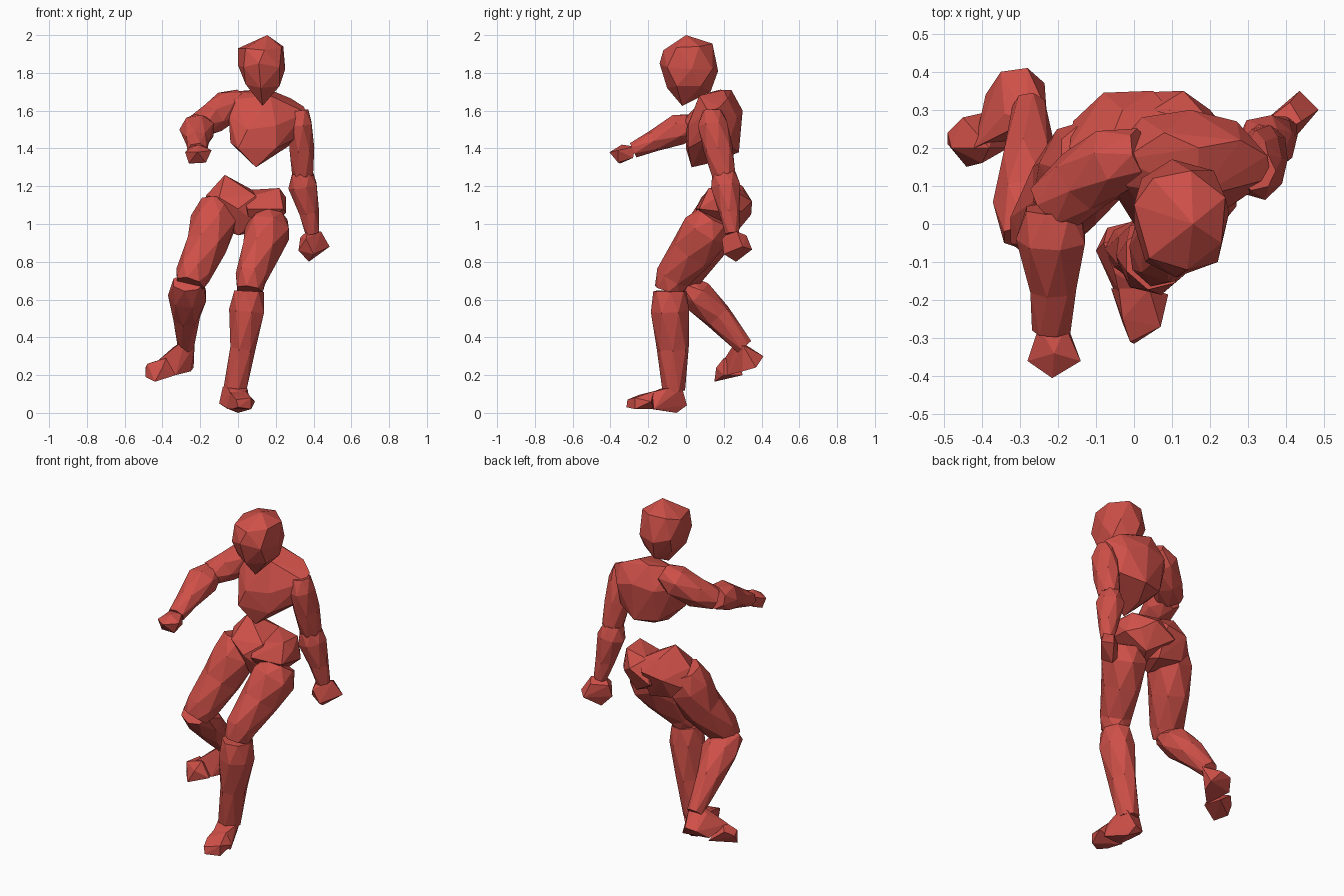
import bpy, bmesh, math
from mathutils import Vector

red = bpy.data.materials.new("red")
red.diffuse_color = (0.62, 0.08, 0.065, 1)


def finish(name, bm):
    bmesh.ops.recalc_face_normals(bm, faces=bm.faces)
    mesh = bpy.data.meshes.new(name)
    bm.to_mesh(mesh)
    bm.free()
    mesh.materials.append(red)
    bpy.context.collection.objects.link(bpy.data.objects.new(name, mesh))


def hull(name, pts):
    """Faceted convex lump around a few landmark points."""
    bm = bmesh.new()
    for p in pts:
        bm.verts.new(p)
    bmesh.ops.convex_hull(bm, input=bm.verts)
    bad = [v for v in bm.verts if not v.link_faces]
    bmesh.ops.delete(bm, geom=bad, context='VERTS')
    finish(name, bm)


def limb(name, rings, ref=(1, 0, 0), n=7):
    """Tapered faceted limb; each ring is x, y, z, half width along ref, half depth."""
    bm = bmesh.new()
    ref = Vector(ref)
    cs = [Vector(r[:3]) for r in rings]
    loops = []
    for i, r in enumerate(rings):
        t = (cs[min(i + 1, len(cs) - 1)] - cs[max(i - 1, 0)]).normalized()
        side = (ref - t * ref.dot(t)).normalized()
        deep = t.cross(side)
        loop = []
        for k in range(n):
            a = math.tau * (k + 0.5 * (i % 2)) / n
            loop.append(bm.verts.new(cs[i] + side * r[3] * math.cos(a) * 1.06
                                     + deep * r[4] * math.sin(a) * 1.06))
        loops.append(loop)
    for i, (a, b) in enumerate(zip(loops, loops[1:])):
        for k in range(n):
            j = (k + 1) % n
            if i % 2 == 0:
                bm.faces.new((a[k], a[j], b[k]))
                bm.faces.new((a[j], b[j], b[k]))
            else:
                bm.faces.new((a[k], a[j], b[j]))
                bm.faces.new((a[k], b[j], b[k]))
    bm.faces.new(loops[0])
    bm.faces.new(loops[-1])
    finish(name, bm)


# Head: wide skull narrowing to the chin
hull("head", [
    (.155, .0, 2.0), (0, .05, 1.93), (.04, -.09, 1.93), (.14, -.12, 1.92),
    (.23, -.05, 1.935), (.24, .07, 1.94), (.15, .14, 1.955), (.05, .12, 1.95),
    (0, 0, 1.84), (.03, -.1, 1.83), (.11, -.14, 1.85), (.22, -.1, 1.83),
    (.25, .03, 1.82), (.21, .14, 1.82), (.1, .17, 1.81), (.02, .12, 1.83),
    (.04, -.06, 1.74), (.12, -.1, 1.72), (.22, -.05, 1.73), (.22, .08, 1.73),
    (.12, .13, 1.70), (.04, .08, 1.74), (.13, -.02, 1.625)])

# Chest: broad at the shoulders, pointed at the bottom
hull("chest", [
    (-.03, .17, 1.70), (.08, .24, 1.71), (.17, .2, 1.71), (.17, .07, 1.68),
    (.28, .22, 1.665), (-.02, .1, 1.66), (-.05, .08, 1.58), (-.05, .2, 1.58),
    (.02, .28, 1.58), (.15, .3, 1.6), (.27, .27, 1.56), (.36, .12, 1.59),
    (.35, .18, 1.62), (.2, .01, 1.52), (.05, 0, 1.5), (-.04, .07, 1.43),
    (0, 0, 1.40), (.095, .03, 1.30), (.2, .01, 1.4), (.3, .1, 1.45),
    (.28, .22, 1.42), (.15, .28, 1.38), (.02, .24, 1.39), (.1, .16, 1.33)])

# Pelvis: two lumps meeting in a dip at the waist
hull("pelvis_right", [
    (-.07, .2, 1.26), (-.03, .3, 1.2), (-.17, .2, 1.15), (-.1, .08, 1.14),
    (0, .05, 1.08), (-.08, .345, 1.1), (.05, .35, 1.12), (.095, .1, 1.15),
    (.095, .3, 1.17), (0, .12, .94), (.05, .27, .95), (-.1, .28, .98),
    (.1, .1, 1.0), (-.16, .27, 1.05)])
hull("pelvis_left", [
    (.22, .12, 1.19), (.22, .25, 1.18), (.255, .16, 1.14), (.255, .23, 1.06),
    (.24, .07, 1.08), (.13, .35, 1.12), (.2, .3, 1.07), (.06, .14, .95),
    (.14, .27, .96), (.05, .05, 1.08), (0, .345, 1.05), (.03, .12, 1.14),
    (.05, .3, 1.18)])

# Arms: one reaching forward, one hanging
limb("right_upper_arm", [
    (.02, .19, 1.665, .05, .06), (-.05, .17, 1.625, .085, .085),
    (-.14, .11, 1.56, .08, .085), (-.215, .04, 1.515, .06, .075)], ref=(0, 0, 1))
limb("right_forearm", [
    (-.215, .04, 1.52, .07, .06), (-.215, -.04, 1.5, .09, .08),
    (-.215, -.17, 1.44, .06, .055), (-.215, -.28, 1.39, .05, .04)])
hull("right_hand", [
    (-.25, -.27, 1.41), (-.18, -.27, 1.41), (-.25, -.28, 1.35), (-.17, -.28, 1.35),
    (-.28, -.36, 1.38), (-.14, -.36, 1.39), (-.215, -.405, 1.38),
    (-.26, -.35, 1.32), (-.17, -.36, 1.325), (-.21, -.34, 1.42)])
limb("left_upper_arm", [
    (.32, .14, 1.60, .05, .05), (.33, .14, 1.53, .062, .075),
    (.335, .17, 1.40, .065, .075), (.345, .2, 1.26, .055, .06)])
limb("left_forearm", [
    (.34, .2, 1.27, .055, .06), (.345, .21, 1.2, .075, .075),
    (.375, .23, 1.06, .052, .052), (.395, .245, .95, .036, .036)])
hull("left_hand", [
    (.37, .23, .965), (.44, .27, .96), (.485, .3, .88), (.435, .35, .865),
    (.375, .265, .8), (.32, .24, .86), (.33, .26, .93), (.36, .19, .92),
    (.4, .2, .84), (.41, .32, .94)])

# Right leg: knee forward, shin trailing, foot lifted
limb("right_thigh", [
    (-.115, .18, 1.12, .08, .09), (-.125, .15, 1.02, .12, .12),
    (-.17, .09, .88, .105, .115), (-.235, .0, .74, .09, .09),
    (-.255, -.035, .68, .075, .065)])
limb("right_shin", [
    (-.265, -.035, .69, .08, .055), (-.265, .06, .62, .1, .085),
    (-.275, .17, .51, .07, .072), (-.275, .31, .35, .042, .045)])
hull("right_heel", [
    (-.28, .41, .3), (-.235, .37, .24), (-.35, .4, .29), (-.28, .27, .39),
    (-.23, .3, .36), (-.34, .29, .35), (-.39, .34, .24), (-.33, .22, .2),
    (-.25, .3, .22), (-.42, .2, .28)])
hull("right_toes", [
    (-.49, .24, .24), (-.44, .15, .165), (-.33, .2, .2), (-.48, .2, .26),
    (-.38, .2, .29), (-.36, .3, .2), (-.45, .28, .27), (-.49, .21, .19),
    (-.4, .16, .24)])

# Left leg: carries the weight
limb("left_thigh", [
    (.18, .15, 1.04, .08, .085), (.16, .11, .97, .118, .125),
    (.12, .03, .85, .1, .115), (.07, -.07, .72, .08, .09),
    (.06, -.09, .65, .068, .075)])
limb("left_shin", [
    (.055, -.085, .645, .078, .085), (.05, -.085, .54, .092, .098),
    (.022, -.07, .34, .066, .082), (-.014, -.065, .12, .06, .058)])
hull("left_heel", [
    (-.07, -.01, .03), (-.01, .005, .04), (-.08, -.05, .14), (.03, -.02, .13),
    (.05, -.1, .13), (-.05, -.13, .13), (-.1, -.07, .05), (.07, -.17, .02),
    (-.05, -.18, .02), (.04, -.18, .11), (-.04, -.18, .1), (0, -.05, 0)])
hull("left_toes", [
    (-.06, -.17, .02), (.09, -.185, .06), (.07, -.27, .02), (0, -.315, .03),
    (-.01, -.31, .07), (.07, -.27, .08), (-.04, -.17, .11), (.04, -.17, .115),
    (-.03, -.26, .02), (-.03, -.25, .095)])
